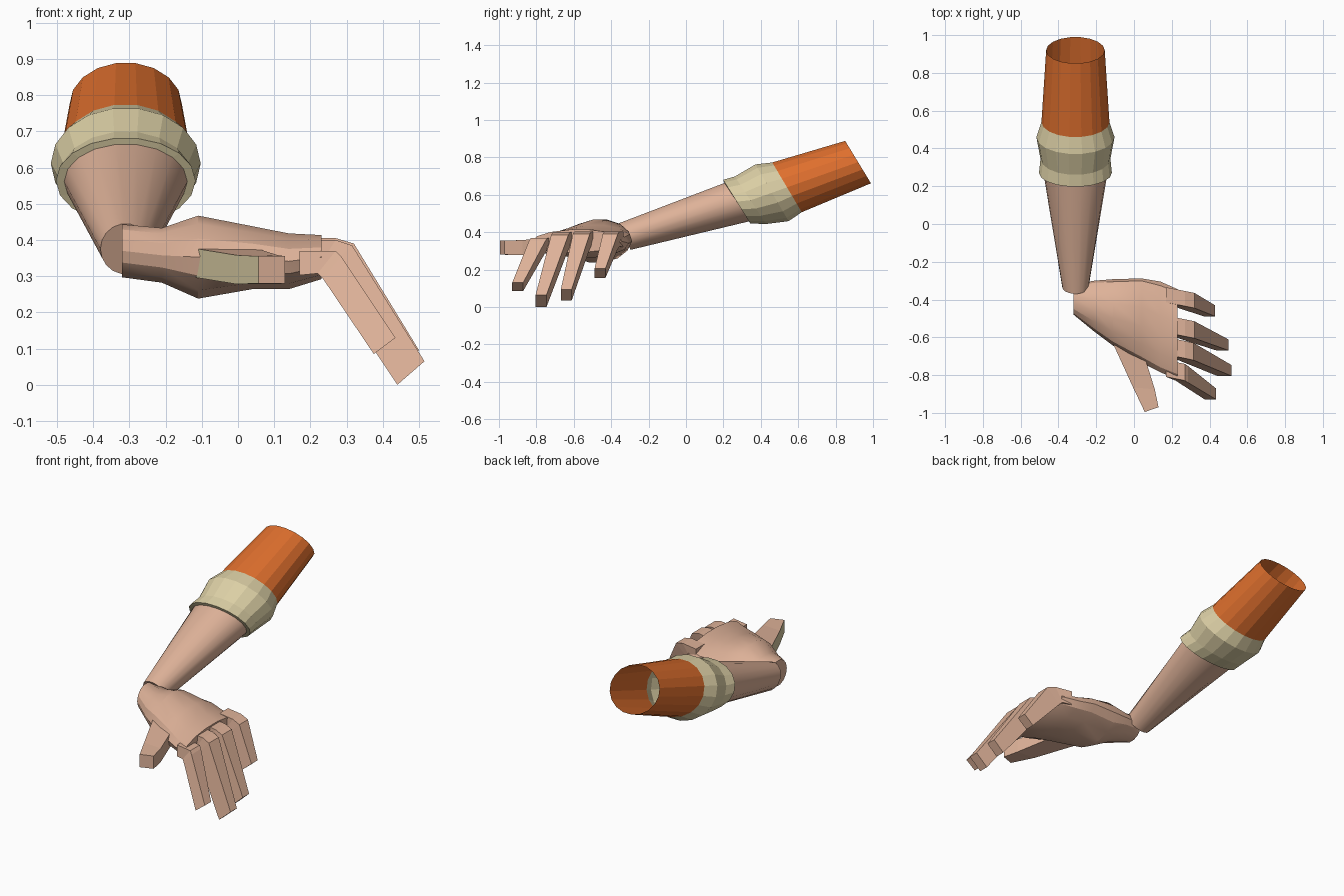
import bpy, bmesh, math
from mathutils import Vector as V

if "Cube" in bpy.data.objects:
    bpy.data.objects.remove(bpy.data.objects["Cube"])


def material(name, rgb):
    m = bpy.data.materials.new(name)
    m.diffuse_color = (*rgb, 1)
    m.use_nodes = True
    m.node_tree.nodes["Principled BSDF"].inputs["Base Color"].default_value = m.diffuse_color
    return m


skin = material("skin", (0.74, 0.45, 0.32))
orange = material("orange cloth", (0.74, 0.16, 0.027))
beige = material("beige cloth", (0.72, 0.63, 0.38))


def ellipse(top, bottom, side, n=18):
    """Elliptical section through top and bottom, side = half-width vector."""
    top, bottom, side = V(top), V(bottom), V(side)
    c, u = (top + bottom) / 2, (top - bottom) / 2
    return [c + side * math.cos(a) + u * math.sin(a)
            for a in (2 * math.pi * i / n for i in range(n))]


def box(top, bottom, side):
    """Rectangular section through top and bottom, side = half-width vector."""
    t, b, s = V(top), V(bottom), V(side)
    return [t + s, t - s, b - s, b + s]


def loft(name, rings, mats, caps=(True, True), rule=None, smooth=0):
    bm = bmesh.new()
    loops = [[bm.verts.new(p) for p in r] for r in rings]
    n = len(rings[0])
    for a, b in zip(loops, loops[1:]):
        for i in range(n):
            j = (i + 1) % n
            bm.faces.new((a[i], a[j], b[j], b[i]))
    if caps[0]:
        bm.faces.new(loops[0])
    if caps[1]:
        bm.faces.new(loops[-1])
    bmesh.ops.recalc_face_normals(bm, faces=bm.faces)
    if rule:
        for f in bm.faces:
            f.material_index = rule(f)
    me = bpy.data.meshes.new(name)
    bm.to_mesh(me)
    bm.free()
    ob = bpy.data.objects.new(name, me)
    bpy.context.collection.objects.link(ob)
    for m in mats:
        me.materials.append(m)
    if smooth:
        bpy.ops.object.select_all(action='DESELECT')
        ob.select_set(True)
        bpy.context.view_layer.objects.active = ob
        bpy.ops.object.shade_smooth_by_angle(angle=math.radians(smooth))
    return ob


# Arm sections: top (y, z), bottom (y, z), half width
AX = -0.31


def arm(ty, tz, by, bz, hw):
    return ellipse((AX, ty, tz), (AX, by, bz), (hw, 0, 0))


wrist = arm(-0.37, 0.445, -0.295, 0.305, 0.07)
elbow = arm(0.205, 0.665, 0.34, 0.457, 0.17)
cuff_end = arm(0.46, 0.775, 0.62, 0.505, 0.18)

# Bare forearm
loft("forearm", [wrist, elbow], [skin], (True, False), smooth=35)
# Rolled cuff with a front rim
loft("cuff", [elbow,
              arm(0.197, 0.682, 0.345, 0.445, 0.193),
              arm(0.26, 0.70, 0.43, 0.442, 0.185),
              arm(0.37, 0.765, 0.55, 0.457, 0.207),
              cuff_end], [beige], (False, False))
# Open sleeve
loft("sleeve", [cuff_end, arm(0.85, 0.89, 0.99, 0.66, 0.155)],
     [orange], (False, False))

# Palm: x, near y, far y, top z, bottom z, y of the highest point
palm = [(-0.32, -0.48, -0.32, 0.445, 0.295, -0.40),
        (-0.21, -0.57, -0.30, 0.435, 0.28, -0.43),
        (-0.11, -0.645, -0.292, 0.47, 0.235, -0.46),
        (0.04, -0.735, -0.288, 0.44, 0.262, -0.49),
        (0.14, -0.785, -0.305, 0.42, 0.262, -0.54),
        (0.23, -0.825, -0.345, 0.415, 0.29, -0.57)]
loft("palm", [ellipse((x, yc, t), (x, y0 + y1 - yc, b), (0, (y1 - y0) / 2, 0), 14)
              for x, y0, y1, t, b, yc in palm], [skin], smooth=25)

# Fingers: base y, tip y, tip upper (x, z), tip lower (x, z), knuckle drop
fingers = {"little": (-0.395, -0.46, 0.43, 0.205, 0.37, 0.155, 0.0, 0.04),
           "ring": (-0.55, -0.64, 0.50, 0.095, 0.435, 0.036, 0.0, 0.045),
           "middle": (-0.665, -0.775, 0.515, 0.065, 0.44, 0.0, 0.005, 0.046),
           "index": (-0.785, -0.90, 0.435, 0.13, 0.375, 0.085, 0.035, 0.044)}
for name, (y0, y1, ux, uz, lx, lz, d, w) in fingers.items():
    loft(name + "_finger", [
        box((0.17, y0 + 0.02, 0.405 - d), (0.17, y0 + 0.02, 0.32 - d / 2), (0, w, 0)),
        box((0.27, y0, 0.405 - d), (0.22, y0, 0.325 - d / 2), (0, w, 0)),
        box((0.32 - d, y0 - 0.01, 0.39 - d), (0.235, y0 - 0.01, 0.31 - d / 2), (0, w, 0)),
        box((ux, y1, uz), (lx, y1, lz), (0, 0.029, 0))], [skin])


# Thumb: left (x, y), right (x, y), bottom z, top z
def thumb(lx, ly, rx, ry, b, t):
    c = V(((lx + rx) / 2, (ly + ry) / 2, 0))
    return box(c + V((0, 0, t)), c + V((0, 0, b)),
               V(((rx - lx) / 2, (ry - ly) / 2, 0)))


# the outer side of the thumb is tinted like the cuff
loft("thumb", [thumb(-0.14, -0.57, 0.04, -0.65, 0.30, 0.38),
               thumb(-0.005, -0.865, 0.11, -0.875, 0.278, 0.358),
               thumb(0.057, -0.995, 0.13, -0.97, 0.28, 0.355)],
     [skin, beige], rule=lambda f: int(f.normal.x < -0.6))
